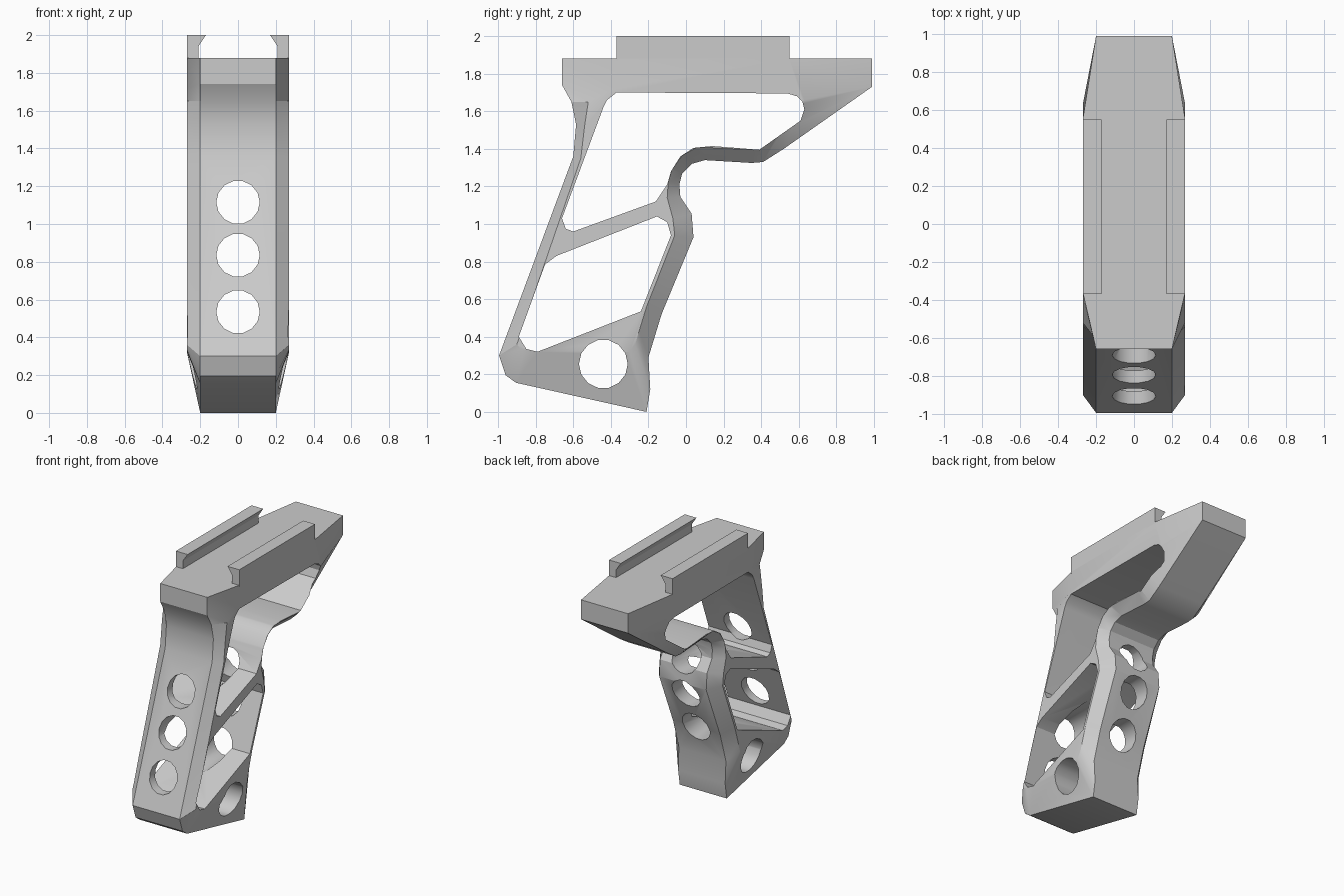
import bpy, bmesh, math

if "Cube" in bpy.data.objects:
    bpy.data.objects.remove(bpy.data.objects["Cube"])

# Outer rim (y, z at x = +-0.20) paired with wide shoulder (y, z at x = +-0.27)
RIM = [
    (-.66, 1.88, -.36, 1.88), (-.66, 1.74, -.38, 1.72), (-.61, 1.65, -.52, 1.65),
    (-.585, 1.53, -.54, 1.52), (-.60, 1.36, -.56, 1.35), (-.995, .30, -.90, .36),
    (-.96, .195, -.88, .335), (-.905, .155, -.86, .33), (-.21, 0, -.30, .32),
    (-.19, .12, -.27, .36), (-.20, .29, -.25, .43), (-.13, .52, -.21, .56),
    (.04, .93, -.06, .94), (.03, 1.055, -.07, 1.03), (-.03, 1.145, -.10, 1.14),
    (-.035, 1.21, -.095, 1.22), (-.02, 1.27, -.075, 1.29), (.03, 1.32, -.02, 1.365),
    (.10, 1.34, .06, 1.41), (.35, 1.325, .36, 1.395), (.41, 1.33, .39, 1.405),
    (.52, 1.40, .49, 1.48), (.99, 1.73, .63, 1.66), (.99, 1.88, .55, 1.88)]

UPPER = [(-.37, 1.70), (.54, 1.695), (.59, 1.68), (.62, 1.65), (.63, 1.61), (.61, 1.55),
         (.39, 1.395), (.14, 1.415), (.04, 1.405), (-.03, 1.36), (-.08, 1.28), (-.10, 1.21),
         (-.16, 1.12), (-.60, .96), (-.64, .975), (-.66, 1.03), (-.44, 1.62), (-.42, 1.66)]
LOWER = [(-.155, 1.04), (-.10, 1.01), (-.08, .94), (-.24, .535), (-.79, .32),
         (-.85, .335), (-.89, .40), (-.75, .785), (-.69, .83)]


def loft(name, rings):
    """Skin closed rings of 3D points and cap both ends."""
    bm = bmesh.new()
    loops = [[bm.verts.new(p) for p in r] for r in rings]
    n = len(loops[0])
    for a, b in zip(loops, loops[1:]):
        for i in range(n):
            j = (i + 1) % n
            bm.faces.new((a[i], a[j], b[j], b[i]))
    bm.faces.new(loops[0][::-1])
    bm.faces.new(loops[-1])
    bmesh.ops.recalc_face_normals(bm, faces=bm.faces)
    me = bpy.data.meshes.new(name)
    bm.to_mesh(me)
    bm.free()
    ob = bpy.data.objects.new(name, me)
    bpy.context.collection.objects.link(ob)
    return ob


def side_prism(name, pts, w=.4):
    return loft(name, [[(x, y, z) for y, z in pts] for x in (-w, w)])


def circle(cx, cy, r, n=14):
    return [(cx + r * math.cos(2 * math.pi * i / n), cy + r * math.sin(2 * math.pi * i / n))
            for i in range(n)]


def cut(target, cutter):
    mod = target.modifiers.new("cut", 'BOOLEAN')
    mod.operation, mod.solver, mod.object = 'DIFFERENCE', 'EXACT', cutter
    bpy.context.view_layer.objects.active = target
    bpy.ops.object.modifier_apply(modifier=mod.name)
    bpy.data.objects.remove(cutter, do_unlink=True)


# Grip body: wide shoulders, narrower rim in the middle
shoulder = lambda x: [(x, c, d) for a, b, c, d in RIM]
edge = lambda x: [(x, a, b) for a, b, c, d in RIM]
grip = loft("grip_frame", [shoulder(-.27), edge(-.20), edge(.20), shoulder(.27)])

# Side windows and cross hole in the base
cut(grip, side_prism("upper_window", UPPER))
cut(grip, side_prism("lower_window", LOWER))
cut(grip, side_prism("base_hole", circle(-.44, .255, .13)))

# Lightening holes running front to back
for z in (1.115, .835, .535):
    cut(grip, loft("strap_hole", [[(x, y, h) for x, h in circle(0, z, .115)]
                                  for y in (-1.2, .38)]))

bpy.ops.object.select_all(action='DESELECT')
grip.select_set(True)
bpy.context.view_layer.objects.active = grip
bpy.ops.object.shade_smooth_by_angle(angle=math.radians(28))

# Undercut mounting rails on the top plate
RAIL = [(.27, 1.87), (.27, 2), (.17, 2), (.21, 1.94), (.21, 1.87)]
for s, side in ((1, "right"), (-1, "left")):
    loft("mount_rail_" + side, [[(s * x, y, z) for x, z in RAIL] for y in (-.37, .55)])
